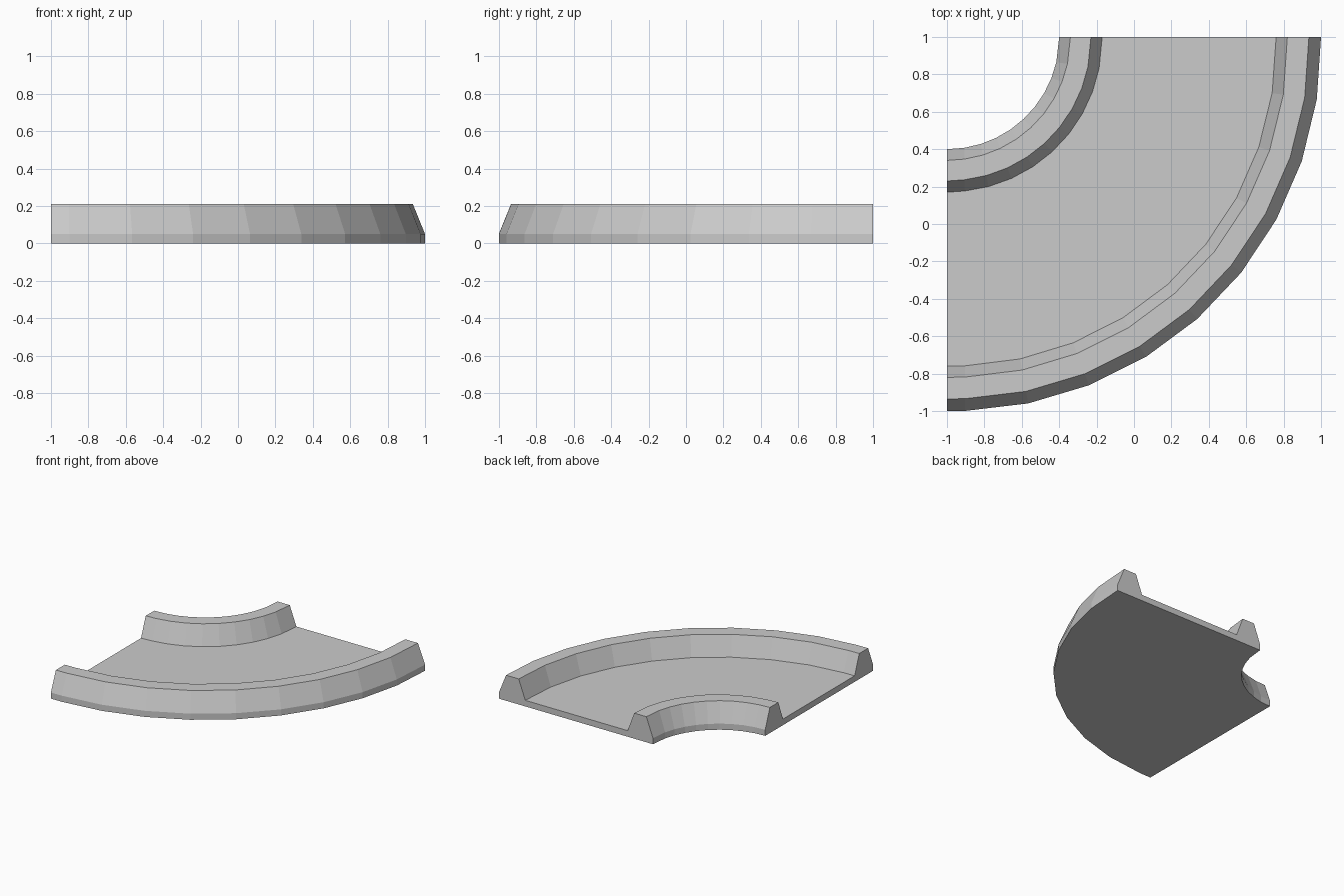
import bpy, bmesh
from math import radians, sin, cos
from mathutils import Vector

if "Cube" in bpy.data.objects:
    bpy.data.objects.remove(bpy.data.objects["Cube"])

# Cross-section of the channel: (radius, height)
PROFILE = [(0.60, 0), (0.60, 0.05), (0.66, 0.21), (0.77, 0.21), (0.83, 0.05),
           (1.76, 0.05), (1.82, 0.21), (1.935, 0.21), (2.0, 0.05), (2.0, 0)]
CENTRE = Vector((-1, 1, 0))


def arc_point(angle, radius):
    """Point on the bend, very slightly bulged at mid-turn."""
    a = radians(angle)
    r = radius + 0.016 * sin(2 * a) * (radius > 1)
    return CENTRE + Vector((r * cos(a), -r * sin(a), 0))


# Matching angles along the inner and outer edges; both end square
outer = [0] + [9.6 + 9.7 * i for i in range(9)] + [90]
inner = [0] + [13 + 8.5 * i for i in range(9)] + [90]

bm = bmesh.new()
rings = []
for ai, ao in zip(inner, outer):
    p, q = arc_point(ai, 0.6), arc_point(ao, 2.0)
    rings.append([bm.verts.new(p.lerp(q, (r - 0.6) / 1.4) + Vector((0, 0, z)))
                  for r, z in PROFILE])

# Skin between the sections, then cap the two ends
n = len(PROFILE)
for a, b in zip(rings, rings[1:]):
    for i in range(n):
        j = (i + 1) % n
        bm.faces.new((a[i], a[j], b[j], b[i]))
bm.faces.new(rings[0])
bm.faces.new(rings[-1][::-1])
bmesh.ops.recalc_face_normals(bm, faces=bm.faces)

mesh = bpy.data.meshes.new("curved_track")
bm.to_mesh(mesh)
bm.free()
track = bpy.data.objects.new("curved_track", mesh)
bpy.context.collection.objects.link(track)
